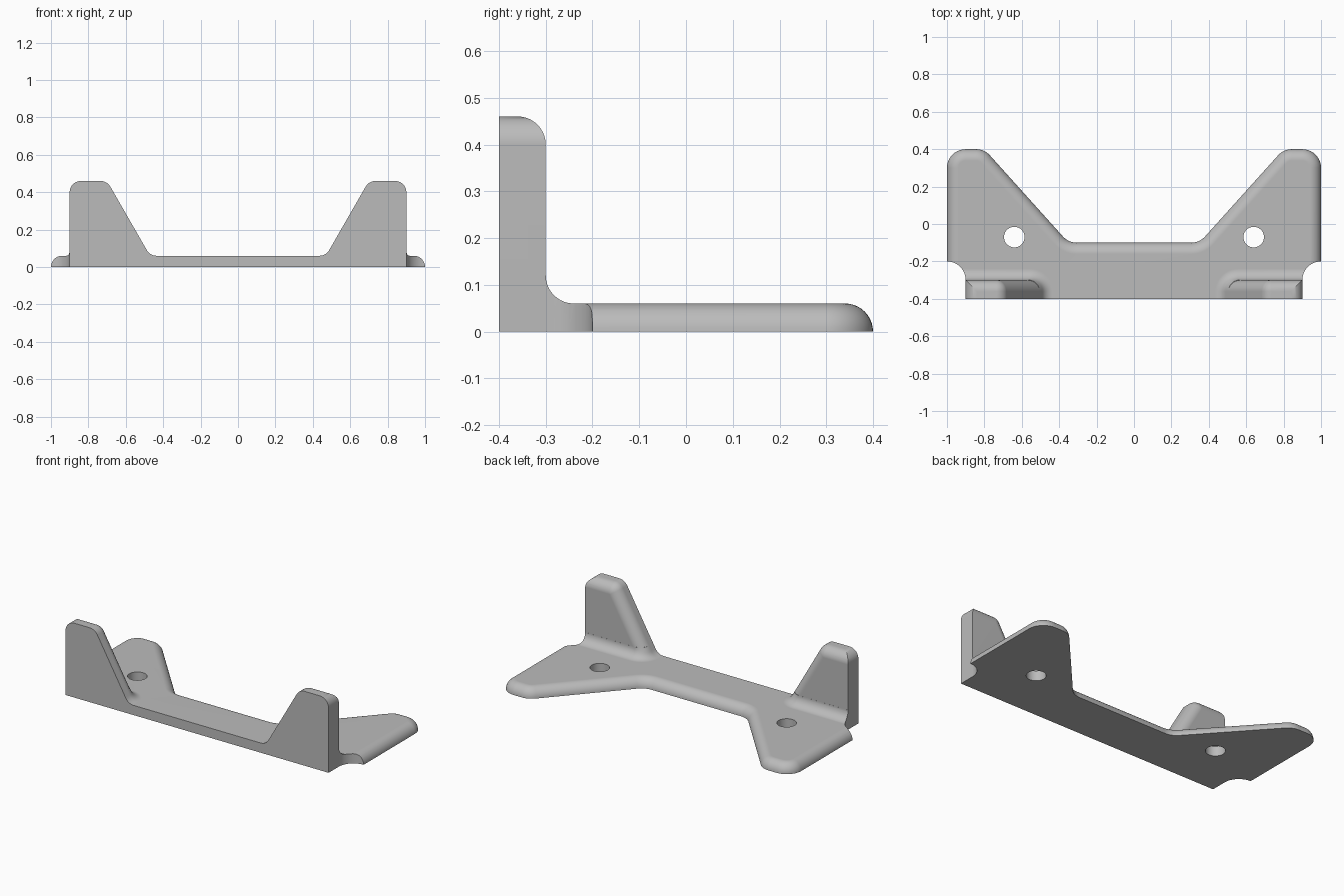
import bpy, bmesh, math
from mathutils import Vector, Matrix

cube = bpy.data.objects.get("Cube")
if cube:
    bpy.data.objects.remove(cube, do_unlink=True)

ROUND = 0.06      # edge rounding, fillet size and plate thickness
STEPS = 10
FRONT, WALL_BACK = -0.4, -0.3
TOWER_TOP = 0.46

grey = bpy.data.materials.new("plain_grey")
grey.use_nodes = True
colour = (0.5, 0.5, 0.5, 1)
grey.diffuse_color = colour
grey.node_tree.nodes["Principled BSDF"].inputs["Base Color"].default_value = colour


def outline(corners, inset=0.0):
    """Offset a counter-clockwise (x, y, radius) polygon and round its corners."""
    pts = []
    for i, (x, y, r) in enumerate(corners):
        p = Vector((x, y))
        before = Vector(corners[i - 1][:2])
        after = Vector(corners[(i + 1) % len(corners)][:2])
        d0, d1 = (p - before).normalized(), (after - p).normalized()
        n0, n1 = Vector((-d0.y, d0.x)), Vector((-d1.y, d1.x))
        mitre = (n0 + n1) / (1 + n0.dot(n1))
        q = p + mitre * inset
        if r == 0:
            pts.append(q)
            continue
        turn = math.atan2(d0.x * d1.y - d0.y * d1.x, d0.dot(d1))
        s = math.copysign(1, turn)
        r -= s * inset
        centre = q + mitre * s * r
        for k in range(STEPS + 1):
            pts.append(centre - Matrix.Rotation(turn * k / STEPS, 2) @ n0 * s * r)
    return pts


def loft(name, rings, mirror=False):
    """Solid through a stack of 3D rings with equal point counts."""
    bm = bmesh.new()
    layers = [[bm.verts.new(p) for p in ring] for ring in rings]
    n = len(layers[0])
    for a, b in zip(layers, layers[1:]):
        for i in range(n):
            j = (i + 1) % n
            bm.faces.new((a[i], a[j], b[j], b[i]))
    bm.faces.new(layers[0][::-1])
    bm.faces.new(layers[-1])
    bmesh.ops.recalc_face_normals(bm, faces=bm.faces)
    mesh = bpy.data.meshes.new(name)
    bm.to_mesh(mesh)
    bm.free()
    mesh.materials.append(grey)
    obj = bpy.data.objects.new(name, mesh)
    bpy.context.collection.objects.link(obj)
    if mirror:
        obj.modifiers.new("Mirror", "MIRROR")
    return obj


def flat(pts, z):
    return [(p.x, p.y, z) for p in pts]


def upright(pts, y):
    return [(p.x, y, p.y) for p in pts]


def circle(x, y, r, n=48):
    return [Vector((x + r * math.cos(a), y + r * math.sin(a)))
            for a in (2 * math.pi * k / n for k in range(n))]


quarter = [math.pi / 2 * k / STEPS for k in range(STEPS + 1)]

# Base plate with quarter-round upper edges
half = [(1, -0.6, 0), (1, 0.4, 0.1), (0.8, 0.4, 0.1), (0.35, -0.1, 0.1)]
plan = half + [(-x, y, r) for x, y, r in reversed(half)]
bracket = loft("bracket_body", [flat(outline(plan, ROUND * (1 - math.cos(t))),
                                     ROUND * math.sin(t)) for t in quarter])

# Upright towers: sloped inner side, rounded rear edge
foot, lean = 0.47, 0.575


def slope_x(z):
    return foot + (z - ROUND) * lean


face = [(slope_x(0.005), 0.005, 0), (1.05, 0.005, 0), (1.05, TOWER_TOP, 0),
        (slope_x(TOWER_TOP), TOWER_TOP, 0.061)]
rings = [upright(outline(face), -0.5)]
rings += [upright(outline(face, ROUND * (1 - math.cos(t))),
                  WALL_BACK - ROUND + ROUND * math.sin(t)) for t in quarter]
towers = loft("towers", rings, mirror=True)

# Concave fillet wrapping the foot of each tower
tangent = ROUND * math.tan(math.pi / 6)
rings = []
for t in [-1] + quarter:
    a = max(t, 0)
    z = 2 * ROUND - ROUND * math.cos(a)
    spread = max(ROUND * (1 - math.sin(a)), 0.0004)
    x = foot - tangent + ROUND * math.sin(a) if z < 1.5 * ROUND else slope_x(z)
    back = WALL_BACK + spread
    section = [(x, -0.6, 0), (1.05, -0.6, 0), (1.05, back, 0),
               (x, back, ROUND + spread)]
    rings.append(flat(outline(section), z if t >= 0 else ROUND / 2))
fillets = loft("foot_fillets", rings, mirror=True)

# Cutters: front face, outer corner with rounded top, round notch, screw hole
front = [Vector(p) for p in ((-2, -1), (2, -1), (2, FRONT), (-2, FRONT))]
front_cut = loft("front_cutter", [flat(front, z) for z in (-1, 1)])
side = [(0.9, -1, 0), (1.4, -1, 0), (1.4, 1, 0), (0.5, 1, 0),
        (0.5, TOWER_TOP, 0), (0.9, TOWER_TOP, -1)]
side_pts = [Vector(p[:2]) for p in side[:3]]
side_pts += [Vector((0.9 - ROUND, 1))]
side_pts += [Vector((0.9 - ROUND + ROUND * math.sin(t),
                     TOWER_TOP - ROUND + ROUND * math.cos(t))) for t in quarter]
side_cut = loft("side_cutter", [upright(side_pts, y) for y in (-0.7, -0.299)], True)
notch_cut = loft("notch_cutter", [flat(circle(1, -0.3, 0.1), z) for z in (-1, 1)], True)
hole_cut = loft("hole_cutter", [flat(circle(0.64, -0.07, 0.055), z) for z in (-1, 1)], True)

# Join the solids, then cut
bpy.context.view_layer.objects.active = bracket
bracket.select_set(True)
for part, operation in ((towers, "UNION"), (fillets, "UNION"),
                        (front_cut, "DIFFERENCE"), (side_cut, "DIFFERENCE"),
                        (notch_cut, "DIFFERENCE"), (hole_cut, "DIFFERENCE")):
    part.hide_render = True
    mod = bracket.modifiers.new("Combine", "BOOLEAN")
    mod.operation, mod.solver, mod.object = operation, "EXACT", part
    bpy.ops.object.modifier_apply(modifier=mod.name)
    bpy.data.objects.remove(part, do_unlink=True)

# Smooth the rounded areas and keep flat faces flat
bpy.ops.object.shade_smooth_by_angle(angle=math.radians(30))
weighted = bracket.modifiers.new("Weighted normals", "WEIGHTED_NORMAL")
weighted.keep_sharp = True
